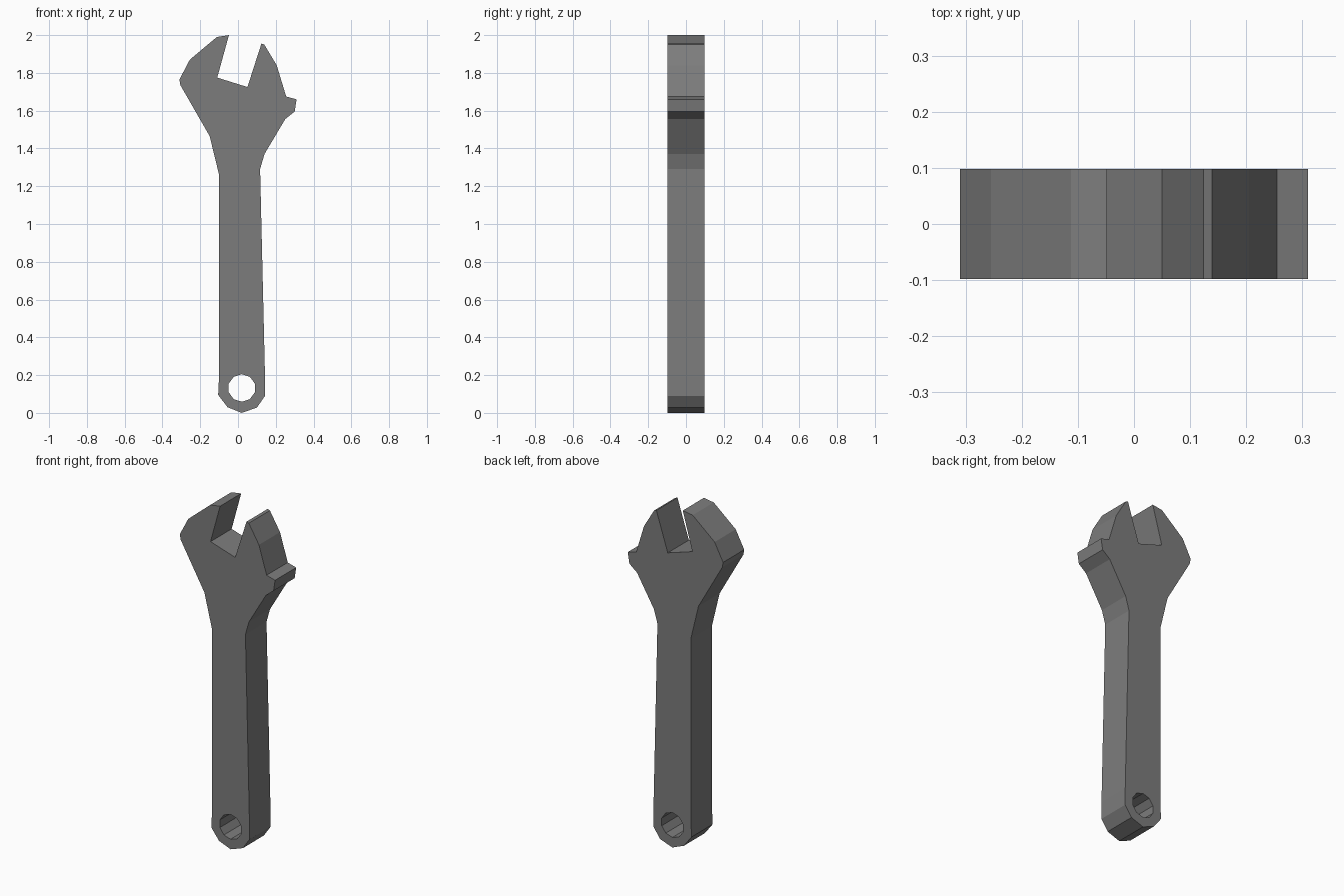
import bpy
from math import sin, cos, pi

if "Cube" in bpy.data.objects:
    bpy.data.objects.remove(bpy.data.objects["Cube"])

HALF_THICKNESS = 0.098

# Outline in x, z, counter-clockwise from the bottom of the handle
handle_right = [(0.02, 0.0), (0.10, 0.028), (0.143, 0.09), (0.143, 0.19), (0.117, 1.29), (0.14, 1.37)]
moving_jaw = [(0.25, 1.555), (0.30, 1.595), (0.31, 1.66), (0.255, 1.675),
              (0.205, 1.84), (0.139, 1.95), (0.124, 1.955)]
mouth = [(0.05, 1.725), (-0.11, 1.775)]
fixed_jaw = [(-0.048, 2.0), (-0.112, 1.99), (-0.255, 1.87), (-0.31, 1.765), (-0.305, 1.735)]
handle_left = [(-0.15, 1.465), (-0.10, 1.26), (-0.10, 0.20), (-0.105, 0.095), (-0.055, 0.03)]
outline = handle_right + moving_jaw + mouth + fixed_jaw + handle_left

# Ten-sided hanging hole
hole = [(0.02 + 0.073 * sin(i * pi / 5), 0.132 + 0.073 * cos(i * pi / 5)) for i in range(10)]

# Filled flat curve with the hole, extruded to the wrench thickness
curve = bpy.data.curves.new("wrench_profile", 'CURVE')
curve.dimensions = '2D'
curve.fill_mode = 'BOTH'
curve.extrude = HALF_THICKNESS
for loop in (outline, hole):
    spline = curve.splines.new('POLY')
    spline.points.add(len(loop) - 1)
    for point, (x, z) in zip(spline.points, loop):
        point.co = (x, z, 0, 1)
    spline.use_cyclic_u = True

# Stand upright and turn into a flat-faced mesh
wrench = bpy.data.objects.new("wrench", curve)
bpy.context.collection.objects.link(wrench)
wrench.rotation_euler.x = pi / 2
bpy.context.view_layer.objects.active = wrench
wrench.select_set(True)
bpy.ops.object.convert(target='MESH')
bpy.ops.object.transform_apply(location=False, rotation=True, scale=False)

# Weld caps to the sides
bpy.ops.object.mode_set(mode='EDIT')
bpy.ops.mesh.select_all(action='SELECT')
bpy.ops.mesh.remove_doubles(threshold=0.0005)
bpy.ops.mesh.normals_make_consistent(inside=False)
bpy.ops.object.mode_set(mode='OBJECT')
bpy.ops.object.shade_flat()

# Dark grey steel
steel = bpy.data.materials.new("dark_steel")
steel.diffuse_color = (0.203, 0.203, 0.203, 1)
steel.use_nodes = True
steel.node_tree.nodes["Principled BSDF"].inputs["Base Color"].default_value = steel.diffuse_color
wrench = bpy.context.view_layer.objects.active
wrench.data.materials.clear()
wrench.data.materials.append(steel)
